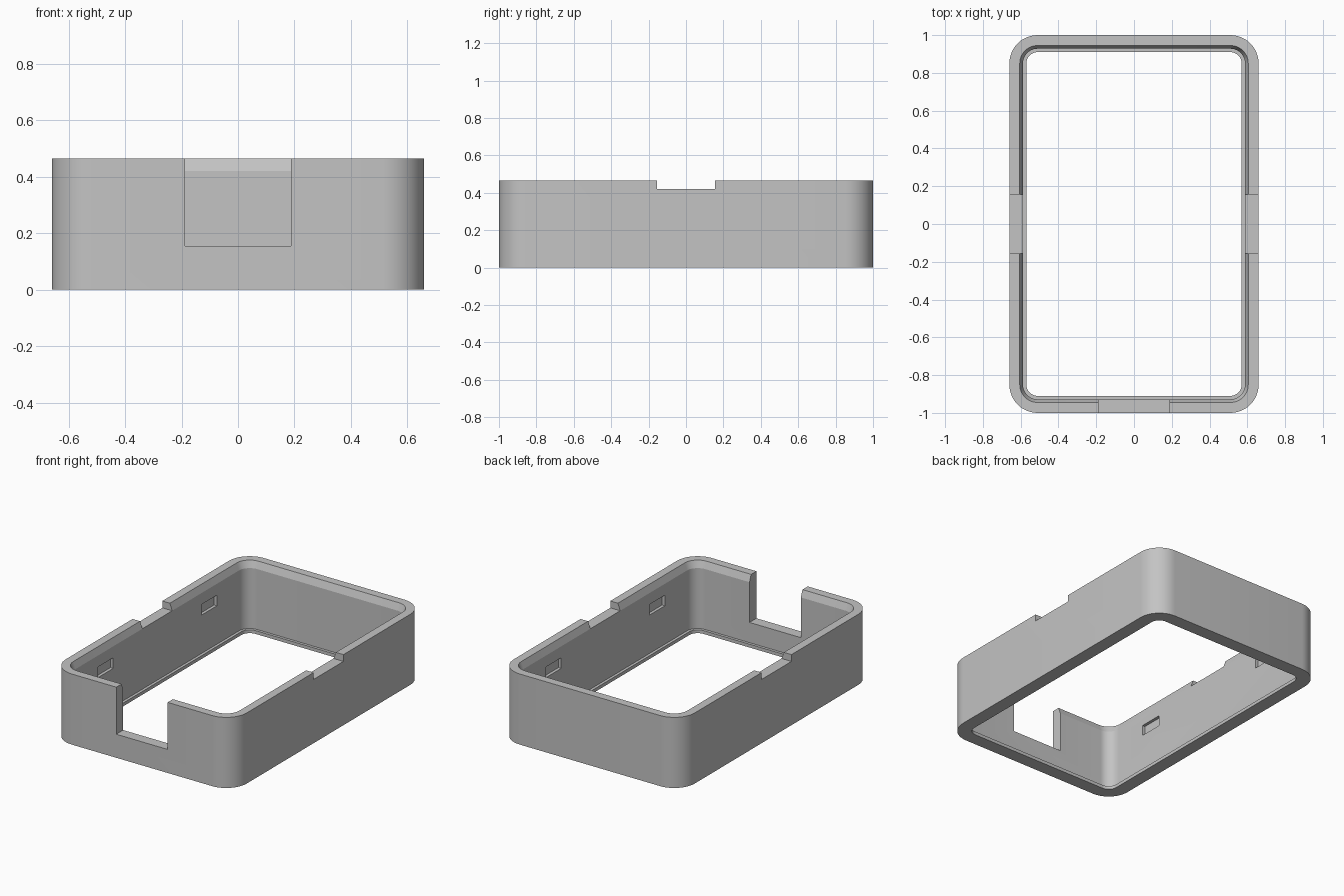
import bpy, bmesh, math

cube = bpy.data.objects.get("Cube")
if cube:
    bpy.data.objects.remove(cube, do_unlink=True)

HALF_X, HALF_Y, HEIGHT, RADIUS = 0.66, 1.0, 0.465, 0.15
WALL = 0.072
ARC_STEPS = 12

grey = bpy.data.materials.new("Light grey plastic")
grey.use_nodes = True
colour = (0.55, 0.55, 0.55, 1)
grey.diffuse_color = colour
grey.node_tree.nodes["Principled BSDF"].inputs["Base Color"].default_value = colour


def rounded_ring(bm, inset, z):
    """Ring of vertices around a rounded rectangle inset from the outer wall."""
    r = RADIUS - inset
    ring = []
    for quarter, (sx, sy) in enumerate([(1, 1), (-1, 1), (-1, -1), (1, -1)]):
        for i in range(ARC_STEPS + 1):
            a = math.pi / 2 * (quarter + i / ARC_STEPS)
            ring.append(bm.verts.new((sx * (HALF_X - RADIUS) + r * math.cos(a),
                                      sy * (HALF_Y - RADIUS) + r * math.sin(a), z)))
    return ring


# Frame: wall profile (inset, height) carried round the rounded rectangle
profile = [(0, 0), (0, HEIGHT), (0.055, HEIGHT), (WALL, 0.42),
           (WALL, 0.022), (0.09, 0.022), (0.09, 0)]
bm = bmesh.new()
rings = [rounded_ring(bm, *point) for point in profile]
for k, ring in enumerate(rings):
    above = rings[(k + 1) % len(rings)]
    for i in range(len(ring)):
        j = (i + 1) % len(ring)
        bm.faces.new((ring[i], ring[j], above[j], above[i]))
bmesh.ops.recalc_face_normals(bm, faces=bm.faces)
mesh = bpy.data.meshes.new("case_frame")
bm.to_mesh(mesh)
bm.free()
frame = bpy.data.objects.new("case_frame", mesh)
bpy.context.collection.objects.link(frame)
mesh.materials.append(grey)
bpy.context.view_layer.objects.active = frame


def cut_box(name, low, high):
    """Cut a box out of the frame."""
    centre = [(a + b) / 2 for a, b in zip(low, high)]
    bpy.ops.mesh.primitive_cube_add(size=1, location=centre)
    cutter = bpy.context.object
    cutter.name = name
    cutter.scale = [b - a for a, b in zip(low, high)]
    cutter.hide_render = True
    cutter.data.materials.append(grey)
    bpy.context.view_layer.update()
    bpy.context.view_layer.objects.active = frame
    mod = frame.modifiers.new(name, 'BOOLEAN')
    mod.operation = 'DIFFERENCE'
    mod.solver = 'EXACT'
    mod.object = cutter
    bpy.ops.object.modifier_apply(modifier=mod.name)
    bpy.data.objects.remove(cutter, do_unlink=True)


# Large opening in the front wall
cut_box("front_opening", (-0.187, -1.1, 0.155), (0.187, -0.8, 0.6))

for side in (-1, 1):
    # Shallow notch in the rim of each long wall
    x0, x1 = sorted((side * 0.5, side * 0.8))
    cut_box("side_notch", (x0, -0.155, 0.42), (x1, 0.155, 0.6))
    # Latch pockets on the inside of each long wall
    x0, x1 = sorted((side * 0.5, side * (HALF_X - WALL + 0.02)))
    for y in (-0.54, 0.54):
        cut_box("latch_pocket", (x0, y - 0.08, 0.275), (x1, y + 0.08, 0.345))

# Smooth corners, sharp rims
bpy.ops.object.select_all(action='DESELECT')
frame.select_set(True)
bpy.context.view_layer.objects.active = frame
bpy.ops.object.shade_smooth_by_angle(angle=math.radians(20))
